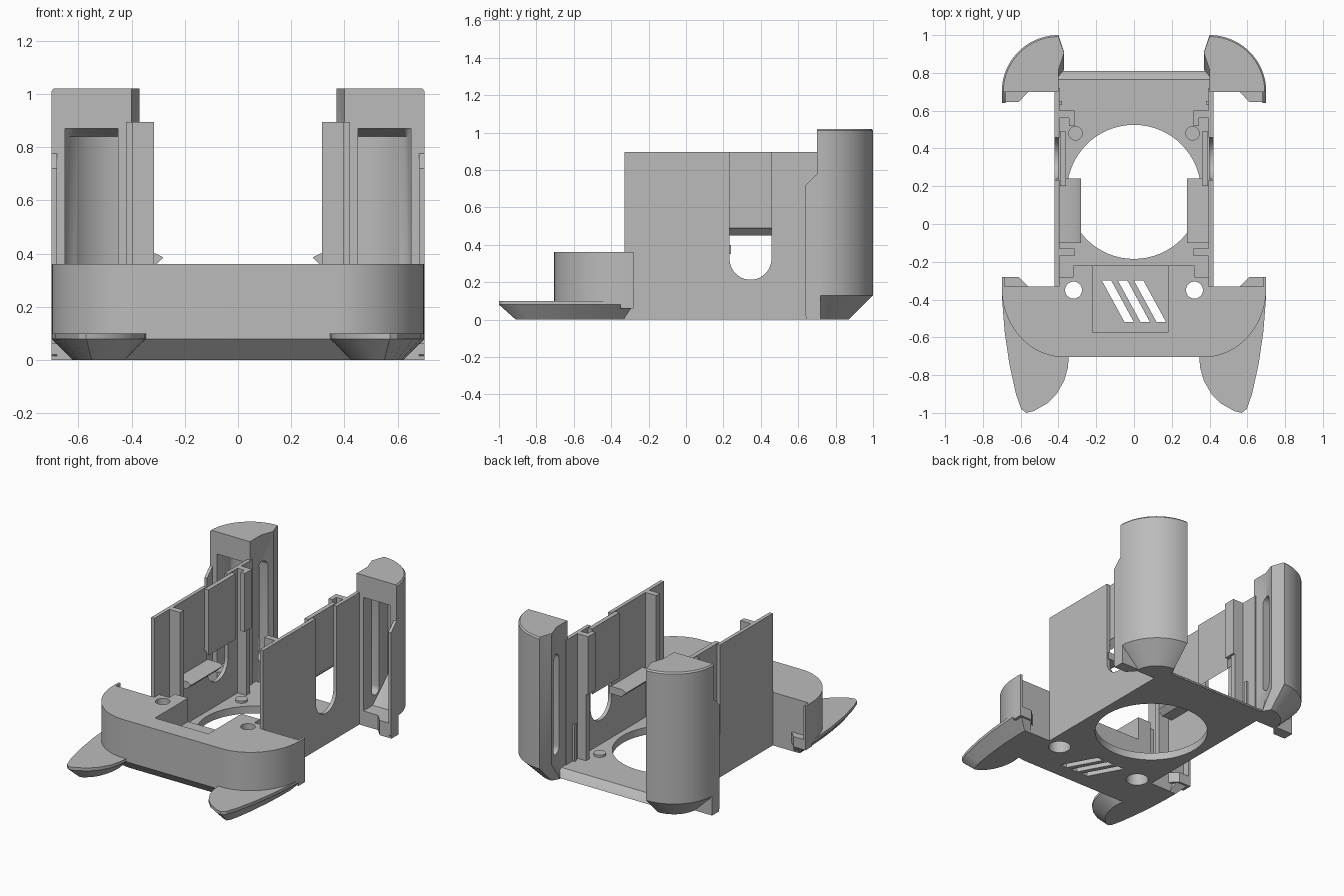
import bpy, bmesh
from math import sin, cos, pi

if "Cube" in bpy.data.objects:
    bpy.data.objects.remove(bpy.data.objects["Cube"], do_unlink=True)

grey = bpy.data.materials.new("plain grey")
grey.use_nodes = True
grey.diffuse_color = (0.5, 0.5, 0.5, 1)
grey.node_tree.nodes["Principled BSDF"].inputs["Base Color"].default_value = (0.5, 0.5, 0.5, 1)

AXES = {"z": lambda a, b, h: (a, b, h),
        "x": lambda a, b, h: (h, a, b),
        "y": lambda a, b, h: (a, h, b)}


def loft(name, layers, axis="z", side=1):
    """Skin a stack of (outline, height) layers and cap both ends."""
    bm = bmesh.new()
    rings = []
    for pts, h in layers:
        ring = []
        for a, b in pts:
            x, y, z = AXES[axis](a, b, h)
            ring.append(bm.verts.new((x * side, y, z)))
        rings.append(ring)
    for low, high in zip(rings, rings[1:]):
        for i in range(len(low)):
            j = (i + 1) % len(low)
            bm.faces.new((low[i], low[j], high[j], high[i]))
    bm.faces.new(rings[0][::-1])
    bm.faces.new(rings[-1])
    bmesh.ops.recalc_face_normals(bm, faces=bm.faces)
    mesh = bpy.data.meshes.new(name)
    bm.to_mesh(mesh)
    bm.free()
    mesh.materials.append(grey)
    obj = bpy.data.objects.new(name, mesh)
    bpy.context.collection.objects.link(obj)
    return obj


def prism(name, pts, lo, hi, axis="z", side=1):
    return loft(name, [(pts, lo), (pts, hi)], axis, side)


def box(name, x, y, z, side=1):
    return prism(name, [(x[0], y[0]), (x[1], y[0]), (x[1], y[1]), (x[0], y[1])], *z, side=side)


def arc(cx, cy, rx, ry, a0, a1, n=20):
    return [(cx + rx * cos(a0 + (a1 - a0) * i / n), cy + ry * sin(a0 + (a1 - a0) * i / n))
            for i in range(n + 1)]


def disc(name, x, y, r, z, side=1, n=32):
    return prism(name, arc(x, y, r, r, 0, 2 * pi, n)[:-1], *z, side=side)


def cut(obj, cutter):
    """Subtract the cutter, then throw it away."""
    cutter.hide_render = True
    mod = obj.modifiers.new("cut", "BOOLEAN")
    mod.operation, mod.solver, mod.object = "DIFFERENCE", "EXACT", cutter
    bpy.context.view_layer.objects.active = obj
    bpy.ops.object.modifier_apply(modifier=mod.name)
    bpy.data.objects.remove(cutter, do_unlink=True)


# Base plate with sloped rear edge and large round opening
def plate_outline(back):
    return [(-0.42, -0.3), (0.42, -0.3), (0.42, 0.7), (0.4, 0.7),
            (0.4, back), (-0.4, back), (-0.4, 0.7), (-0.42, 0.7)]


plate = loft("base_plate", [(plate_outline(0.81), 0), (plate_outline(0.8), 0.015),
                            (plate_outline(0.765), 0.05)])
cut(plate, disc("opening_cutter", 0, 0.17, 0.355, (-0.1, 0.2), n=64))


# Front block with rounded corners and chamfered lower edge
def block_outline(inset):
    right = arc(0.37, -0.34, 0.33 - inset, 0.365 - inset, -pi / 2, 0)
    right += [(0.7 - inset, -0.33), (0.42, -0.33), (0.42, -0.28), (0.32, -0.28), (0.32, -0.22)]
    return right + [(-x, y) for x, y in reversed(right)]


block = loft("front_block", [(block_outline(0.08), 0), (block_outline(0), 0.08),
                             (block_outline(0), 0.36)])
cut(block, box("pocket_cutter", (-0.22, 0.18), (-0.575, -0.1), (0.2, 0.5)))
for side in (1, -1):
    cut(block, disc("screw_cutter", 0.32, -0.35, 0.045, (-0.1, 0.5), side))
    cut(block, disc("screw_head_cutter", 0.32, -0.35, 0.07, (-0.1, 0.1), side))
    cut(plate, disc("screw_clearance_cutter", 0.32, -0.35, 0.07, (-0.1, 0.2), side))

# Slanted vent slots through the block
for x in (-0.085, 0, 0.085):
    slot = [(x + 0.035, -0.52), (x + 0.085, -0.52), (x - 0.035, -0.3), (x - 0.085, -0.3)]
    cut(block, prism("vent_cutter", slot, -0.1, 0.5))

wing = [(0.7, -0.28), (0.698, -0.4), (0.685, -0.57), (0.66, -0.74), (0.625, -0.9),
        (0.597, -0.98), (0.57, -1.0), (0.53, -0.99), (0.46, -0.95), (0.41, -0.9),
        (0.37, -0.83), (0.35, -0.76), (0.345, -0.7), (0.4, -0.4), (0.6, -0.33), (0.61, -0.28)]
wing_foot = [(0.525 + (x - 0.525) * 0.55, -0.55 + (y + 0.55) * 0.8) for x, y in wing]


# Corner post: quarter round with a creased inner face
def post_outline(r):
    k = r / 0.3
    return arc(0.4, 0.7, r, r, 0, pi / 2) + [(0.37, 0.7 + 0.21 * k), (0.4, 0.7 + 0.12 * k), (0.4, 0.7)]


for side, tag in ((1, "left"), (-1, "right")):
    # Flared front wing
    loft("wing_" + tag, [(wing_foot, 0), (wing, 0.08), (wing, 0.1)], side=side)
    box("block_lip_" + tag, (0.685, 0.7), (-0.35, -0.28), (0.08, 0.36), side)
    tab = [(0.7, -0.35), (0.7, -0.28), (0.61, -0.28), (0.56, -0.33), (0.56, -0.35)]
    prism("block_tab_" + tag, tab, 0.06, 0.13, side=side)

    # Rear post, hollow and open towards the front and the middle
    post = loft("post_" + tag, [(post_outline(0.17), 0), (post_outline(0.3), 0.13),
                                (post_outline(0.3), 1.01), (post_outline(0.292), 1.02)], side=side)
    hollow = [(0.45, 0.6), (0.65, 0.6)] + arc(0.4, 0.7, 0.27, 0.27, 0.4, 1.385, 12)
    shallow = [(x, min(y, 0.8)) for x, y in hollow]
    cut(post, loft("hollow_cutter", [(shallow, 0.1), (hollow, 0.25), (hollow, 0.84),
                                     (shallow, 0.87)], side=side))
    window = arc(0.83, 0.8, 0.04, 0.04, 0, pi, 10) + arc(0.83, 0.2, 0.04, 0.04, pi, 2 * pi, 10)
    cut(post, prism("window_cutter", window, 0.3, 0.5, "x", side))
    lip = [(0.64, 0.02), (0.66, 0), (0.72, 0), (0.72, 0.79), (0.69, 0.77), (0.64, 0.72)]
    prism("post_lip_" + tag, lip, 0.68, 0.7, "x", side)
    hook = [(0.7, 0.72), (0.7, 0.645), (0.61, 0.645), (0.56, 0.7), (0.56, 0.72)]
    prism("post_hook_" + tag, hook, 0, 0.1, side=side)

    # Side wall with a round-ended slot
    wall = box("side_wall_" + tag, (0.395, 0.42), (-0.33, 0.72), (0, 0.895), side)
    slot = arc(0.345, 0.325, 0.112, 0.112, pi, 2 * pi) + [(0.457, 1.1), (0.233, 1.1)]
    cut(wall, prism("slot_cutter", slot, 0.3, 0.5, "x", side))

    # Raised inner panel behind the slot, with a sloped lower lip
    panel = [(0.4, 0.49), (0.36, 0.45), (0.36, 0.895), (0.39, 0.895), (0.39, 0.49)]
    prism("slot_panel_" + tag, panel, 0.2, 0.49, "y", side)

    # Snap shelf
    shelf = [(0.41, 0.4), (0.31, 0.4), (0.28, 0.385), (0.315, 0.35), (0.41, 0.35)]
    prism("snap_shelf_" + tag, shelf, -0.1, 0.24, "y", side)

    # Upright ribs stiffening the wall
    box("front_rib_" + tag, (0.315, 0.41), (-0.17, -0.13), (0.03, 0.895), side)
    box("rear_rib_" + tag, (0.33, 0.41), (0.56, 0.6), (0.03, 0.895), side)
    box("rear_rib_flange_" + tag, (0.315, 0.345), (0.52, 0.6), (0.5, 0.895), side)
    box("low_rib_" + tag, (0.38, 0.41), (0.63, 0.65), (0.03, 0.3), side)

    # Locating boss on the plate
    disc("boss_" + tag, 0.31, 0.48, 0.038, (0.04, 0.065), side)

# Smooth the curved walls and keep the hard edges
bpy.ops.object.select_all(action="DESELECT")
for obj in bpy.context.collection.objects:
    if obj.type == "MESH":
        obj.select_set(True)
        bpy.context.view_layer.objects.active = obj
bpy.ops.object.shade_smooth_by_angle(angle=0.5)
